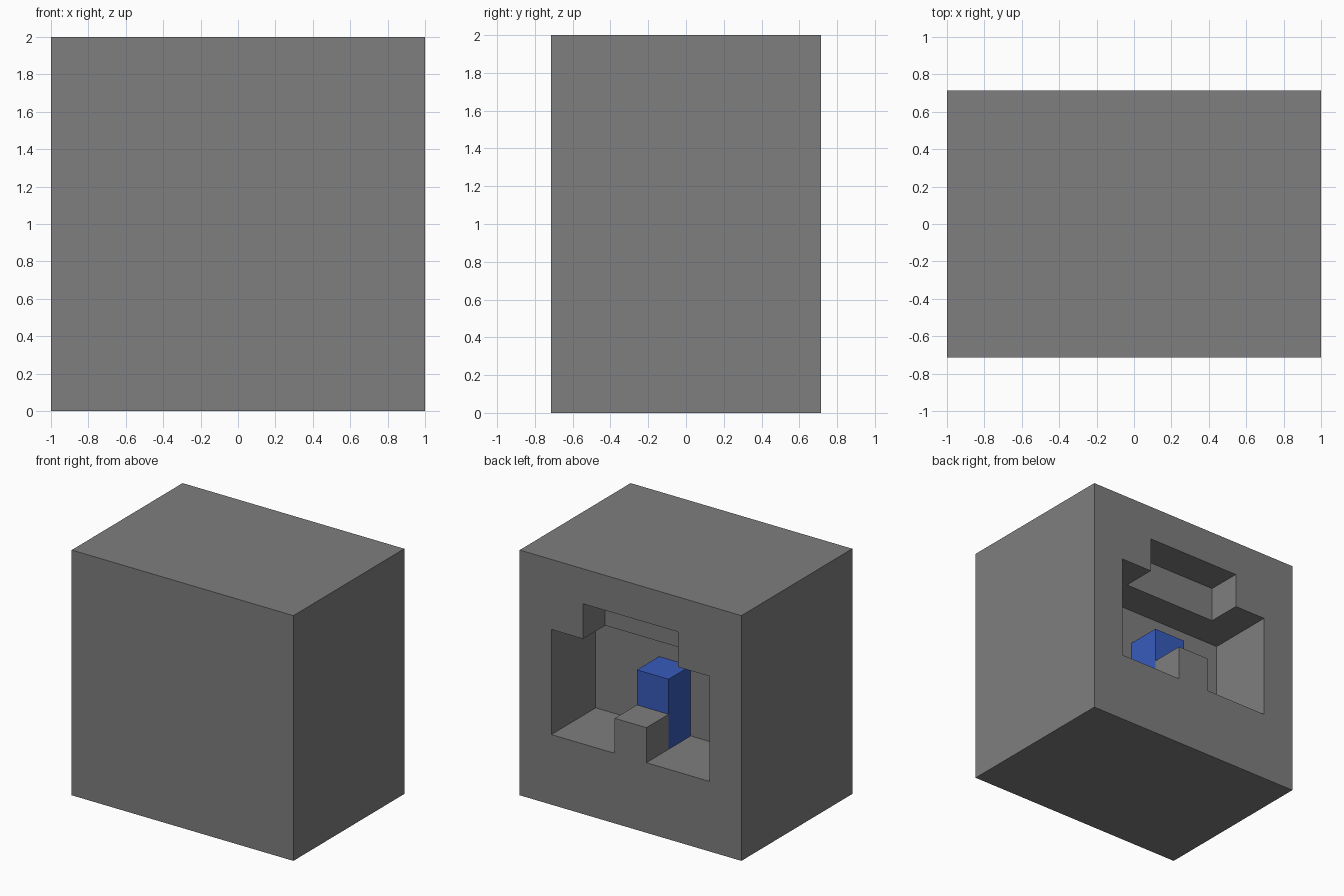
import bpy

# Remove the default cube
cube = bpy.data.objects.get("Cube")
if cube:
    bpy.data.objects.remove(cube, do_unlink=True)

UNIT = 2 / 7            # the model is built on a 7 x 5 x 7 block grid
HALF_DEPTH = 2.5 * UNIT


def material(name, colour):
    mat = bpy.data.materials.new(name)
    mat.use_nodes = True
    rgba = (*colour, 1)
    mat.diffuse_color = rgba
    mat.node_tree.nodes["Principled BSDF"].inputs["Base Color"].default_value = rgba
    return mat


def block(name, cols, depths, rows, mat=None):
    """Box in grid units: columns from +x, depths in from the back, rows up."""
    lo = (1 - cols[1] * UNIT, HALF_DEPTH - depths[1] * UNIT, rows[0] * UNIT)
    hi = (1 - cols[0] * UNIT, HALF_DEPTH - depths[0] * UNIT, rows[1] * UNIT)
    centre = [(a + b) / 2 for a, b in zip(lo, hi)]
    bpy.ops.mesh.primitive_cube_add(size=1, location=centre)
    obj = bpy.context.object
    obj.name = name
    obj.scale = [b - a for a, b in zip(lo, hi)]
    bpy.ops.object.transform_apply(location=True, rotation=False, scale=True)
    if mat:
        obj.data.materials.append(mat)
    return obj


def carve(target, cutter):
    cutter.hide_render = True
    mod = target.modifiers.new("carve", 'BOOLEAN')
    mod.operation = 'DIFFERENCE'
    mod.solver = 'EXACT'
    mod.object = cutter
    bpy.context.view_layer.objects.active = target
    bpy.ops.object.modifier_apply(modifier=mod.name)
    bpy.data.objects.remove(cutter, do_unlink=True)


grey = material("stone grey", (0.21, 0.21, 0.21))
blue = material("blue", (0.038, 0.105, 0.5))

# Solid housing with a room and a shallow raised recess opening at the back
housing = block("housing", (0, 7), (0, 5), (0, 7), grey)
carve(housing, block("room_cutter", (1, 6), (-1, 2), (2, 5)))
carve(housing, block("recess_cutter", (2, 5), (-1, 1), (4.5, 6)))

# Step at the opening and the blue pillar behind it
block("step", (3, 4), (0, 1), (2, 3), grey)
block("pillar", (3, 4), (1, 2), (2, 4), blue)
